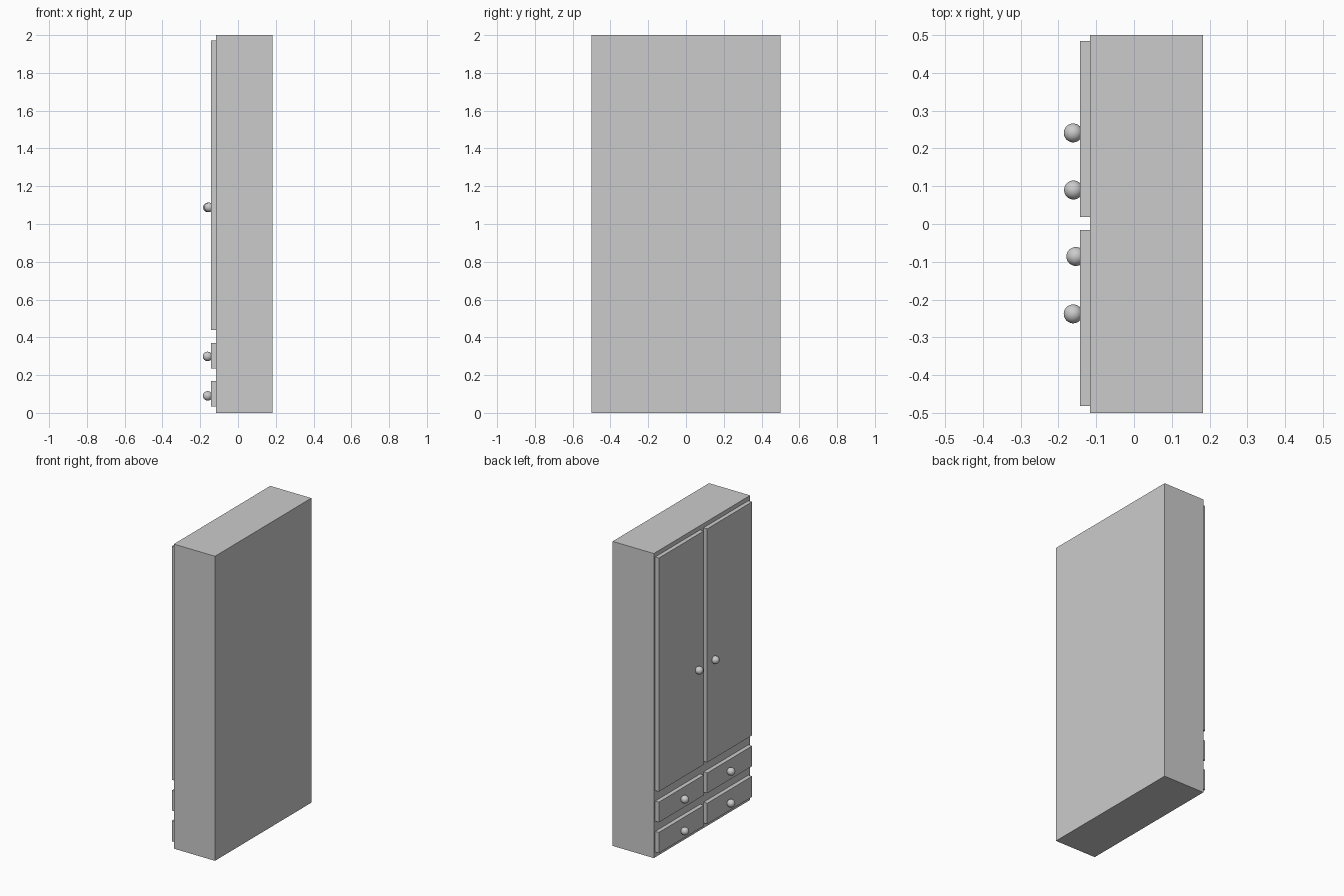
import bpy

if "Cube" in bpy.data.objects:
    bpy.data.objects.remove(bpy.data.objects["Cube"])


def box(name, x, y, z):
    """Box from (min, max) extents on each axis."""
    bpy.ops.mesh.primitive_cube_add(size=1, location=[sum(r) / 2 for r in (x, y, z)])
    ob = bpy.context.object
    ob.name = name
    ob.scale = [r[1] - r[0] for r in (x, y, z)]
    bpy.ops.object.transform_apply(location=False, rotation=False, scale=True)
    return ob


def knob(name, x, y, z):
    bpy.ops.mesh.primitive_uv_sphere_add(segments=32, ring_count=16, radius=0.025,
                                         location=(x, y, z))
    bpy.context.object.name = name
    bpy.ops.object.shade_smooth_by_angle()


FACE = -0.116            # x of the cabinet face
PANEL = (-0.143, FACE)   # thickness of doors and drawer fronts

# Cabinet body
box("cabinet_body", (FACE, 0.183), (-0.5, 0.5), (0, 2))

# Each half: side name, panel width range, door knob position, drawer knob y
halves = [
    ("left", (0.019, 0.485), (-0.160, 0.090), 0.241),
    ("right", (-0.482, -0.016), (-0.154, -0.086), -0.238),
]
drawers = [("lower", (0.034, 0.170), 0.090), ("upper", (0.236, 0.369), 0.299)]

for side, width, (knob_x, knob_y), drawer_y in halves:
    # Tall door with its knob
    box(f"{side}_door", PANEL, width, (0.438, 1.972))
    knob(f"{side}_door_knob", knob_x, knob_y, 1.088)
    # Two drawer fronts with knobs
    for level, height, knob_z in drawers:
        box(f"{side}_{level}_drawer", PANEL, width, height)
        knob(f"{side}_{level}_drawer_knob", -0.161, drawer_y, knob_z)
